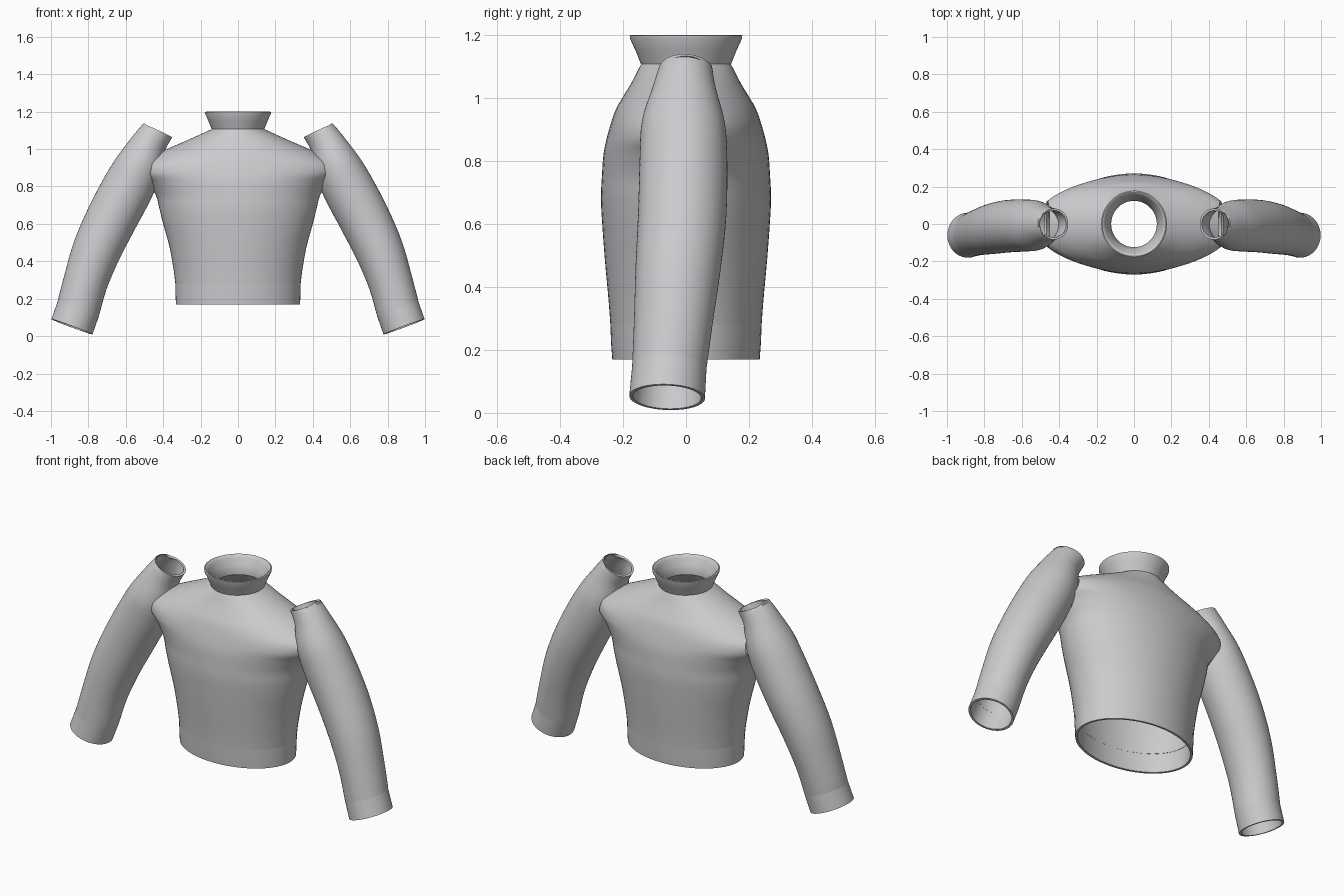
import bpy, bmesh, math
from mathutils import Vector

if "Cube" in bpy.data.objects:
    bpy.data.objects.remove(bpy.data.objects["Cube"])

grey = bpy.data.materials.new("light grey cloth")
grey.diffuse_color = (0.6, 0.6, 0.62, 1)
grey.use_nodes = True
grey.node_tree.nodes["Principled BSDF"].inputs["Base Color"].default_value = grey.diffuse_color
SEG = 64


def smooth_path(rows, sub=4):
    """Catmull-Rom interpolation of rows of numbers."""
    rows = [Vector(r) for r in rows]
    out = []
    for i in range(len(rows) - 1):
        a, b, c, d = (rows[min(max(i + k, 0), len(rows) - 1)] for k in (-1, 0, 1, 2))
        for s in range(sub):
            t = s / sub
            out.append(0.5 * (2 * b + (c - a) * t + (2 * a - 5 * b + 4 * c - d) * t * t
                              + (3 * b - a - 3 * c + d) * t ** 3))
    return out + [rows[-1]]


def loft(name, rings, cuts=(), thickness=0.012, closed=False, angle=35):
    """Skin rings of (centre, side vector, depth vector) into a cloth shell."""
    bm = bmesh.new()
    loops = []
    for c, u, v in rings:
        loops.append([bm.verts.new(c + u * math.cos(2 * math.pi * k / SEG)
                                   + v * math.sin(2 * math.pi * k / SEG)) for k in range(SEG)])
    pairs = list(zip(loops, loops[1:]))
    if closed:
        pairs.append((loops[-1], loops[0]))
    for a, b in pairs:
        for k in range(SEG):
            n = (k + 1) % SEG
            bm.faces.new((a[k], a[n], b[n], b[k]))
    for co, no in cuts:
        bmesh.ops.bisect_plane(bm, geom=bm.verts[:] + bm.edges[:] + bm.faces[:],
                               plane_co=co, plane_no=no, clear_outer=True)
    bmesh.ops.recalc_face_normals(bm, faces=bm.faces[:])
    me = bpy.data.meshes.new(name)
    bm.to_mesh(me)
    bm.free()
    me.materials.append(grey)
    ob = bpy.data.objects.new(name, me)
    bpy.context.collection.objects.link(ob)
    bpy.context.view_layer.objects.active = ob
    ob.select_set(True)
    if not closed:
        mod = ob.modifiers.new("cloth thickness", 'SOLIDIFY')
        mod.thickness = thickness
        mod.offset = -1
        bpy.ops.object.modifier_apply(modifier=mod.name)
    bpy.ops.object.shade_smooth_by_angle(angle=math.radians(angle))
    ob.select_set(False)
    return ob


def level(rows):
    """Horizontal rings from (height, half width, half depth)."""
    return [(Vector((0, 0, z)), Vector((a, 0, 0)), Vector((0, b, 0))) for z, a, b in rows]


# Torso with open armholes cut by two slanted planes
torso = [(0.28, 0.335, 0.24), (0.36, 0.345, 0.246), (0.48, 0.367, 0.257), (0.6, 0.40, 0.266),
         (0.68, 0.42, 0.27), (0.75, 0.438, 0.267), (0.82, 0.482, 0.262), (0.87, 0.53, 0.252),
         (0.92, 0.525, 0.238), (0.965, 0.45, 0.222), (1.0, 0.38, 0.202),
         (1.05, 0.265, 0.172), (1.108, 0.138, 0.142)]
cuts = [(Vector((s * 0.478, 0, 0.82)), Vector((s, 0, 0.19)).normalized()) for s in (1, -1)]
loft("torso", level(smooth_path(torso)), cuts, angle=40)

# Waistband
loft("waistband", level([(0.17, 0.332, 0.234), (0.225, 0.334, 0.238), (0.28, 0.335, 0.24)]))

# Flared collar, closed cross-section
collar = [(1.105, 0.14), (1.15, 0.158), (1.188, 0.175), (1.197, 0.176), (1.2, 0.17), (1.197, 0.163),
          (1.185, 0.155), (1.15, 0.138), (1.108, 0.122), (1.1, 0.124)]
loft("collar", level([(z, r, r * 1.015) for z, r in collar]), closed=True, angle=45)

# Sleeve stations: centre x, y, z, half width, half depth
sleeve = [(0.427, 0, 1.098, 0.083, 0.083), (0.475, -0.005, 1.03, 0.095, 0.10),
          (0.525, -0.008, 0.92, 0.124, 0.132), (0.585, -0.008, 0.80, 0.137, 0.139),
          (0.675, -0.012, 0.63, 0.137, 0.14), (0.755, -0.025, 0.46, 0.13, 0.135),
          (0.815, -0.04, 0.29, 0.119, 0.125), (0.855, -0.053, 0.143, 0.117, 0.118)]
cuff = [(0.855, -0.053, 0.143, 0.117, 0.118), (0.888, -0.06, 0.05, 0.117, 0.12)]


def arm_rings(path, side, ends):
    """Rings square to the path; ends are the side directions at each end."""
    rings = []
    for i, p in enumerate(path):
        t = Vector(path[min(i + 1, len(path) - 1)][:3]) - Vector(path[max(i - 1, 0)][:3])
        u = Vector((-t.z, 0, t.x)).normalized()
        if i == 0:
            u = Vector(ends[0]).normalized()
        if i == len(path) - 1:
            u = Vector(ends[1]).normalized()
        v = Vector((0, p[4], 0.035 * -p[4]))
        c, u = Vector(p[:3]), u * p[3]
        c.x *= side
        u.x *= side
        rings.append((c, u, v))
    return rings


for side, label in ((1, "left"), (-1, "right")):
    loft(label + "_sleeve", arm_rings(smooth_path(sleeve), side, ((0.15, 0, 0.07), (0.94, 0, 0.35))))
    loft(label + "_cuff", arm_rings(cuff, side, ((0.94, 0, 0.35), (0.94, 0, 0.35))))
